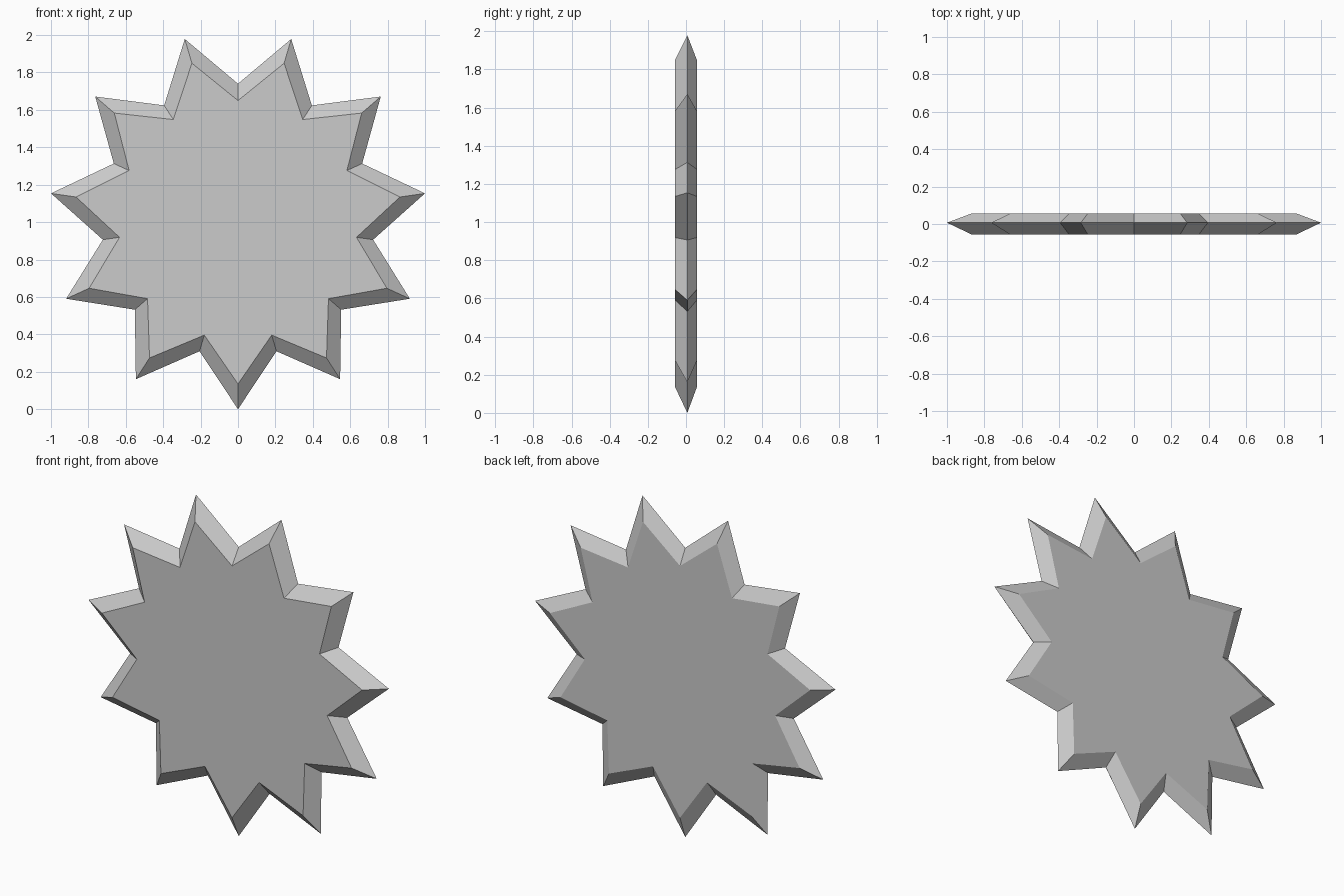
import bpy, bmesh
from math import sin, cos, pi

if "Cube" in bpy.data.objects:
    bpy.data.objects.remove(bpy.data.objects["Cube"])

POINTS = 11
CENTRE_Z = 1.01


def star_ring(bm, tip, valley, y):
    """One star outline, first tip pointing straight down."""
    ring = []
    for i in range(POINTS * 2):
        r = valley if i % 2 else tip
        a = pi * i / POINTS
        ring.append(bm.verts.new((r * sin(a), y, CENTRE_Z - r * cos(a))))
    return ring


bm = bmesh.new()
# flat front outline, wide ridge in the middle, flat back outline
front = star_ring(bm, 0.875, 0.64, -0.057)
ridge = star_ring(bm, 1.01, 0.73, 0.007)
back = star_ring(bm, 0.875, 0.64, 0.057)

# bevelled sides
for a, b in ((front, ridge), (ridge, back)):
    for i in range(len(a)):
        j = (i + 1) % len(a)
        bm.faces.new((a[i], a[j], b[j], b[i]))

# flat star faces
bm.faces.new(front)
bm.faces.new(back)
bmesh.ops.recalc_face_normals(bm, faces=bm.faces)

mesh = bpy.data.meshes.new("star_badge")
bm.to_mesh(mesh)
bm.free()
star = bpy.data.objects.new("star_badge", mesh)
bpy.context.collection.objects.link(star)
